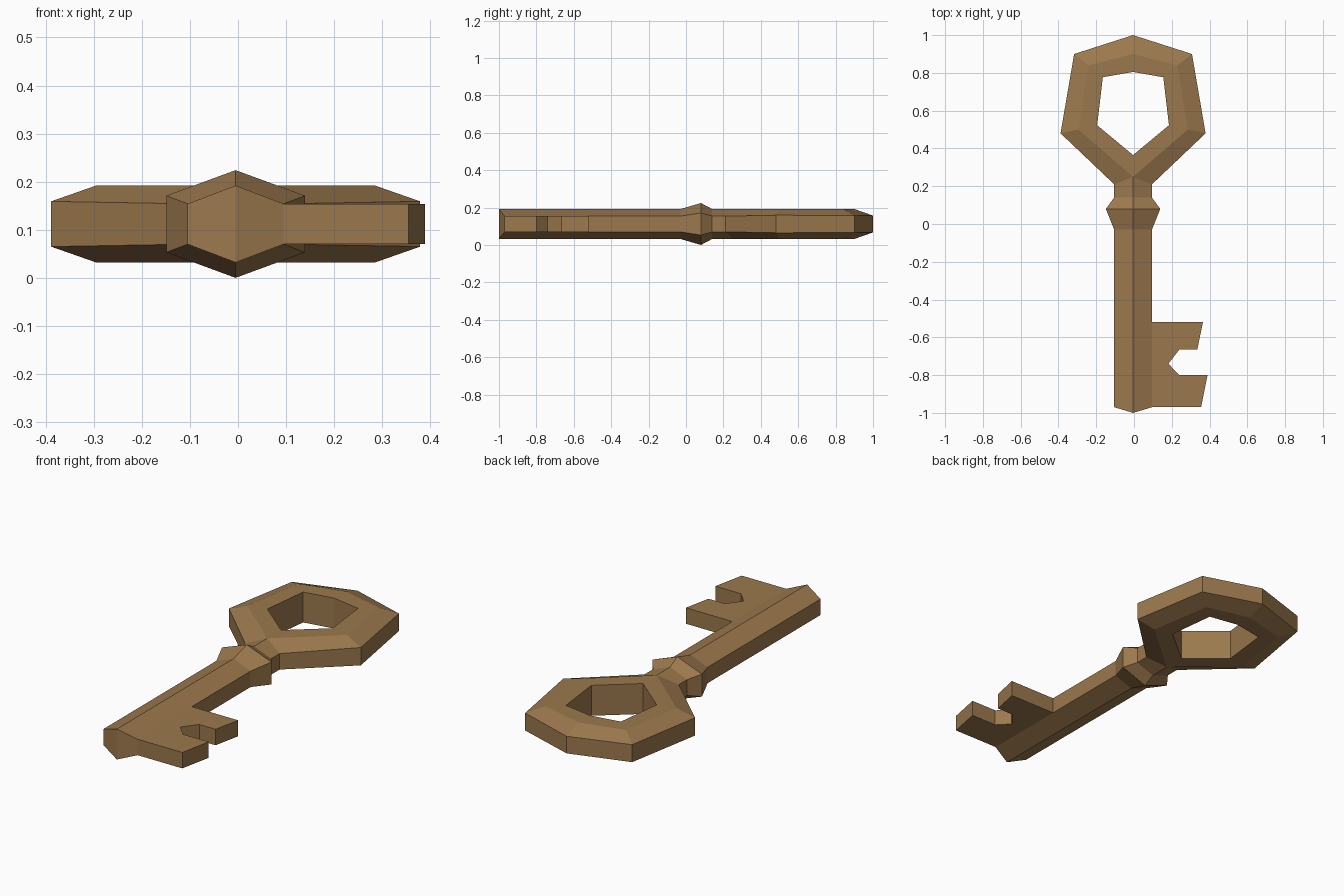
import bpy

if "Cube" in bpy.data.objects:
    bpy.data.objects.remove(bpy.data.objects["Cube"])

CENTRE = (-0.005, 0, 0.112)

mat = bpy.data.materials.new("brass_brown")
mat.diffuse_color = (0.33, 0.19, 0.075, 1)
mat.use_nodes = True
mat.node_tree.nodes["Principled BSDF"].inputs["Base Color"].default_value = mat.diffuse_color


def make(name, verts, faces, mirror_x):
    """Mesh of the upper half (or upper right quarter), mirrored to the rest."""
    me = bpy.data.meshes.new(name)
    me.from_pydata(verts, [], faces)
    me.materials.append(mat)
    ob = bpy.data.objects.new(name, me)
    ob.location = CENTRE
    bpy.context.collection.objects.link(ob)
    mod = ob.modifiers.new("mirror", 'MIRROR')
    mod.use_axis = (mirror_x, False, True)
    return ob


def loft(name, rows, cap=False):
    """Join successive cross-section rows with quads, optionally closing the last."""
    n = len(rows[0])
    verts = [p for row in rows for p in row]
    faces = [(i * n + j, i * n + j + 1, (i + 1) * n + j + 1, (i + 1) * n + j)
             for i in range(len(rows) - 1) for j in range(n - 1)]
    if cap:
        faces.append(tuple(range(len(verts) - n, len(verts))))
    make(name, verts, faces, True)


# shaft with neck and collar: side y, ridge y, half width, side height, ridge height
stations = [(0.21, 0.25, 0.10, 0.042, 0.080),
            (0.14, 0.14, 0.10, 0.042, 0.080),
            (0.08, 0.08, 0.144, 0.059, 0.112),
            (-0.03, -0.03, 0.10, 0.042, 0.080),
            (-0.97, -1.0, 0.10, 0.042, 0.080)]
rows = [[(w, ys, 0), (w, ys, hs), (0, yr, hr)] for ys, yr, w, hs, hr in stations]
rows[-1].append((0, -1.0, 0))
tip = rows[-1]
rows[-1] = tip[:3]
loft("shaft", rows)
make("shaft_tip", tip, [(0, 1, 2, 3)], True)

# bow: outer, ridge and inner outlines of the right half, top to bottom
outer = [(0, 1.0), (0.312, 0.90), (0.384, 0.48), (0.10, 0.21)]
ridge = [(0, 0.90), (0.235, 0.84), (0.29, 0.50), (0, 0.25)]
inner = [(0, 0.805), (0.16, 0.777), (0.19, 0.523), (0, 0.365)]
side = [0.045, 0.046, 0.047, 0.042]
loft("bow", [[(*o, 0), (*o, s), (*r, 0.080), (*i, 0.080), (*i, 0)]
             for o, r, i, s in zip(outer, ridge, inner, side)])

# notched bit
outline = [(0.10, -0.97), (0.36, -0.97), (0.394, -0.80), (0.245, -0.80),
           (0.187, -0.74), (0.245, -0.665), (0.34, -0.665), (0.37, -0.52),
           (0.10, -0.52)]
n = len(outline)
verts = [(x, y, 0.042) for x, y in outline] + [(x, y, 0) for x, y in outline]
walls = [(n + i, n + i + 1, i + 1, i) for i in range(n - 1)]
make("bit", verts, [tuple(range(n))] + walls, False)
